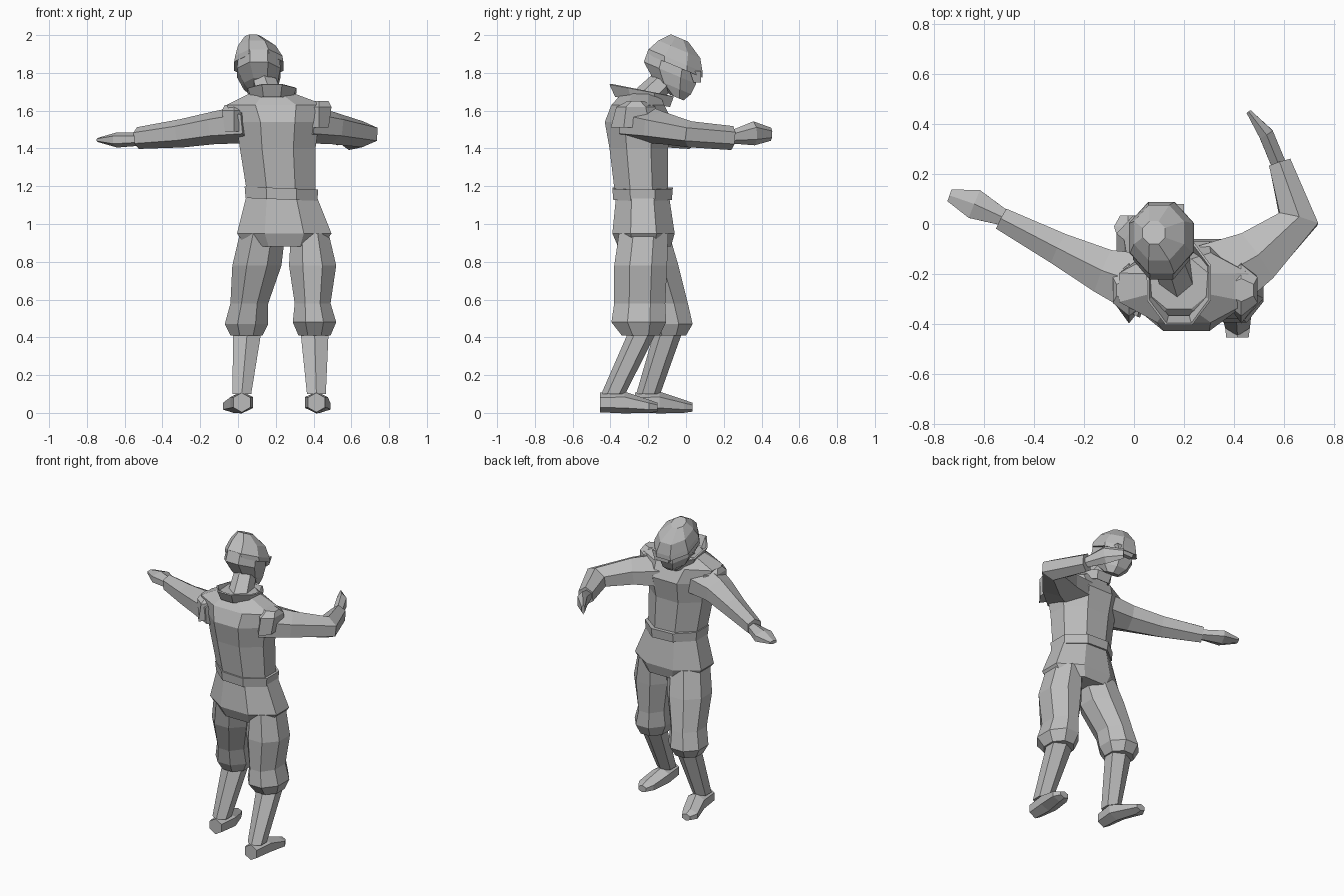
import bpy, bmesh, math
from mathutils import Vector

cube = bpy.data.objects.get("Cube")
if cube:
    bpy.data.objects.remove(cube)

grey = bpy.data.materials.new("plain_grey")
grey.use_nodes = True
grey.diffuse_color = (0.5, 0.5, 0.5, 1)
grey.node_tree.nodes["Principled BSDF"].inputs["Base Color"].default_value = (0.5, 0.5, 0.5, 1)

UP = Vector((0, 0, 1))


def frame(axis):
    """Width and height directions of a cross-section across the axis."""
    axis = Vector(axis).normalized()
    if abs(axis.z) > 0.6:
        wide = Vector((0, 1, 0)).cross(axis).normalized()
    else:
        wide = axis.cross(UP).normalized()
    return wide, axis.cross(wide) if abs(axis.z) > 0.6 else wide.cross(axis)


def loft(name, sections, axis=UP, sides=8, follow=False, caps=True):
    """Skin rings given as (x, y, z, half width, half depth)."""
    bm = bmesh.new()
    centres = [Vector(s[:3]) for s in sections]
    last = len(sections) - 1
    rings = []
    for i, (centre, section) in enumerate(zip(centres, sections)):
        if follow:
            before = (centre - centres[i - 1]).normalized() if i else Vector()
            after = (centres[i + 1] - centre).normalized() if i < last else Vector()
            axis = before + after
        wide, deep = frame(axis)
        stretch = 1 / math.cos(math.pi / sides)
        ring = []
        for k in range(sides):
            angle = math.tau * (k + 0.5) / sides
            ring.append(bm.verts.new(
                centre + wide * section[3] * math.cos(angle) * stretch
                + deep * section[4] * math.sin(angle) * stretch))
        rings.append(ring)
    for low, high in zip(rings, rings[1:]):
        for k in range(sides):
            n = (k + 1) % sides
            bm.faces.new((low[k], low[n], high[n], high[k]))
    if caps:
        bm.faces.new(rings[0][::-1])
        bm.faces.new(rings[-1])
    bmesh.ops.recalc_face_normals(bm, faces=bm.faces)
    mesh = bpy.data.meshes.new(name)
    bm.to_mesh(mesh)
    bm.free()
    mesh.materials.append(grey)
    obj = bpy.data.objects.new(name, mesh)
    bpy.context.collection.objects.link(obj)
    return obj


# Torso, belt and flared tunic skirt
loft("torso", [
    (.23, -.235, 1.15, .18, .14),
    (.21, -.25, 1.4, .2, .155),
    (.21, -.25, 1.54, .22, .18),
    (.2, -.255, 1.63, .26, .14),
    (.18, -.24, 1.69, .12, .1),
])
loft("belt", [
    (.23, -.23, 1.13, .19, .155),
    (.23, -.23, 1.19, .195, .16),
], axis=(.04, 0, 1))
loft("tunic_skirt", [
    (.23, -.23, 1.15, .185, .14),
    (.245, -.225, .95, .25, .165),
    (.245, -.22, .88, .2, .14),
])

# Collar, neck, head and cap, all leaning forward
collar = loft("collar", [
    (.18, -.23, 1.65, .1, .14),
    (.18, -.235, 1.71, .12, .165),
], axis=(0, .2, 1), caps=False)
band = collar.modifiers.new("thickness", 'SOLIDIFY')
band.thickness = .01
loft("neck", [
    (.18, -.24, 1.64, .07, .07),
    (.14, -.12, 1.76, .06, .06),
], axis=(0, .4, 1), sides=6)
loft("head", [
    (.135, -.05, 1.67, .05, .04),
    (.12, -.075, 1.73, .09, .11),
    (.11, -.085, 1.8, .115, .15),
    (.11, -.07, 1.87, .11, .14),
], axis=(0, .42, 1))
loft("cap", [
    (.11, -.055, 1.835, .13, .155),
    (.11, -.055, 1.865, .125, .155),
    (.1, -.035, 1.925, .1, .12),
    (.08, -.035, 1.985, .045, .05),
], axis=(0, .42, 1))
loft("cap_peak", [
    (.13, .05, 1.81, .07, .03),
    (.13, .06, 1.75, .05, .02),
], sides=4)

# Sleeves and mitten hands
loft("right_sleeve", [
    (.06, -.25, 1.53, .13, .09),
    (-.12, -.19, 1.51, .09, .075),
    (-.3, -.1, 1.48, .065, .065),
    (-.53, .02, 1.455, .045, .05),
], sides=6, follow=True)
loft("right_hand", [
    (-.51, .02, 1.45, .03, .03),
    (-.64, .08, 1.445, .06, .035),
    (-.74, .115, 1.445, .025, .01),
], sides=6, follow=True)
loft("left_sleeve", [
    (.33, -.22, 1.53, .15, .09),
    (.49, -.13, 1.51, .11, .075),
    (.66, .02, 1.475, .08, .06),
    (.585, .245, 1.455, .045, .055),
], sides=6, follow=True)
loft("left_hand", [
    (.58, .24, 1.46, .03, .03),
    (.53, .36, 1.48, .03, .055),
    (.46, .45, 1.475, .01, .03),
], sides=6, follow=True)

# Shoulder points of the tunic
for side, x, z in (("right", -.02, 1.58), ("left", .43, 1.6)):
    loft(side + "_shoulder", [
        (x, -.26, z - .09, .05, .12),
        (x, -.265, z + .02, .065, .09),
        (x, -.265, z + .05, .05, .04),
    ], sides=6)

# Baggy breeches gathered below the knee
loft("left_breeches", [
    (.38, -.225, .95, .1, .13),
    (.395, -.24, .78, .125, .14),
    (.395, -.245, .58, .095, .135),
    (.405, -.25, .48, .115, .145),
    (.405, -.24, .41, .085, .1),
])
loft("right_breeches", [
    (.13, -.22, .95, .12, .13),
    (.1, -.18, .78, .13, .14),
    (.06, -.115, .58, .1, .125),
    (.045, -.09, .47, .115, .125),
    (.045, -.09, .41, .085, .09),
])

# Shins and shoes
for side, knee, ankle, out in (
        ("left", (.405, -.225, .44), (.415, -.385, .1), .02),
        ("right", (.05, -.09, .44), (.02, -.2, .1), -.045)):
    loft(side + "_shin", [(*knee, .075, .065), (*ankle, .05, .055)], sides=6)
    x, y, z = ankle
    loft(side + "_shoe", [
        (x, y - .07, .055, .045, .045),
        (x, y + .06, .055, .06, .05),
        (x + out, y + .19, .035, .055, .03),
        (x + out, y + .235, .03, .03, .02),
    ], axis=(0, 1, 0), sides=6)
